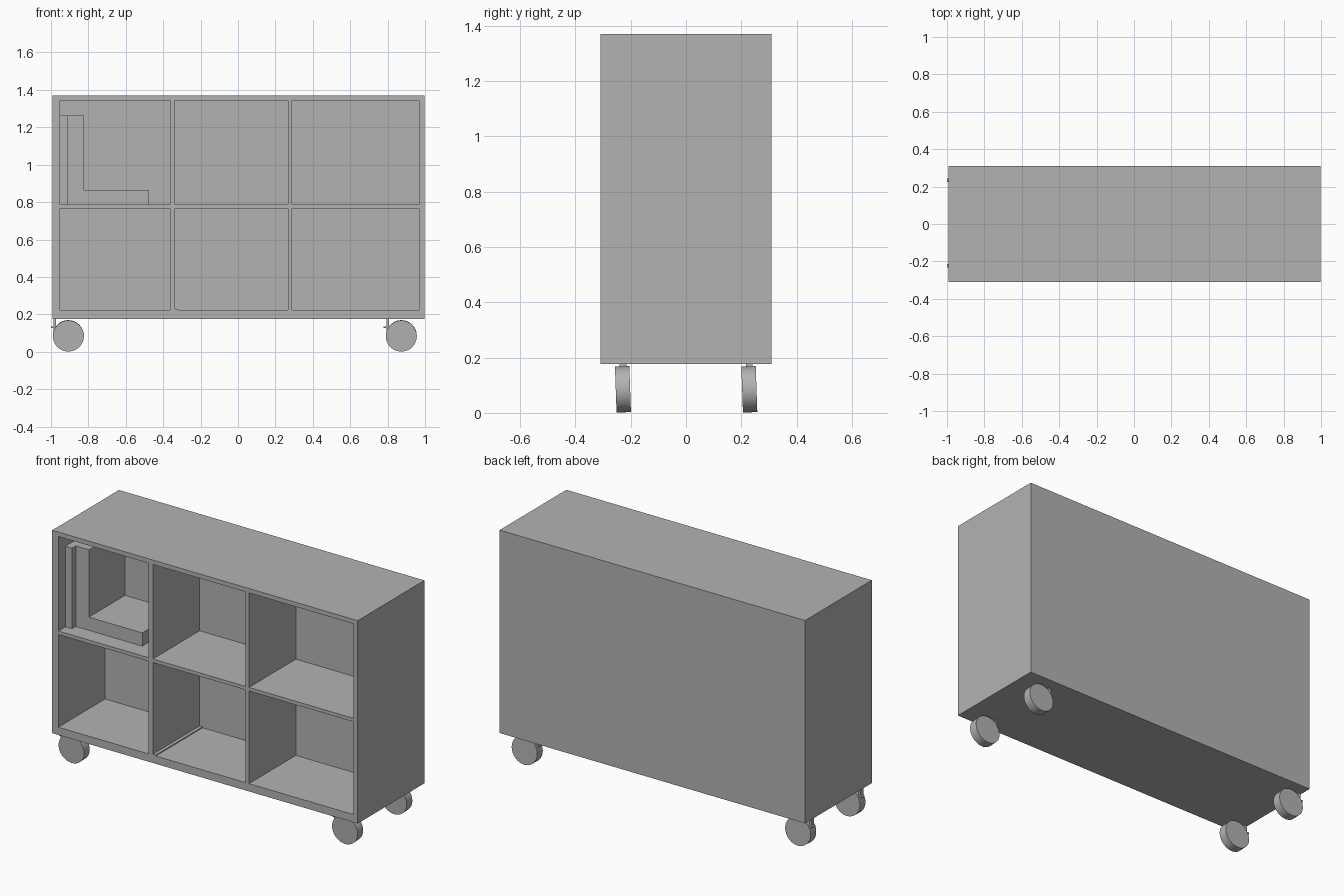
import bpy, bmesh
from math import radians
from mathutils import Matrix, Vector

if "Cube" in bpy.data.objects:
    bpy.data.objects.remove(bpy.data.objects["Cube"], do_unlink=True)

grey = bpy.data.materials.new("plain grey")
grey.use_nodes = True
colour = (0.45, 0.45, 0.45, 1)
grey.diffuse_color = colour
grey.node_tree.nodes["Principled BSDF"].inputs["Base Color"].default_value = colour


def finish(name, bm):
    bmesh.ops.recalc_face_normals(bm, faces=bm.faces)
    mesh = bpy.data.meshes.new(name)
    bm.to_mesh(mesh)
    bm.free()
    mesh.materials.append(grey)
    obj = bpy.data.objects.new(name, mesh)
    bpy.context.scene.collection.objects.link(obj)
    return obj


def prism(name, outline, y0, y1):
    """Extrude an outline in the xz plane from y0 to y1."""
    bm = bmesh.new()
    face = bm.faces.new([bm.verts.new((x, y0, z)) for x, z in outline])
    new = bmesh.ops.extrude_face_region(bm, geom=[face], use_keep_orig=True)["geom"]
    bmesh.ops.translate(bm, vec=(0, y1 - y0, 0),
                        verts=[v for v in new if isinstance(v, bmesh.types.BMVert)])
    return finish(name, bm)


def box(name, x0, x1, y0, y1, z0, z1):
    return prism(name, [(x0, z0), (x1, z0), (x1, z1), (x0, z1)], y0, y1)


FRONT, BACK, INNER = -0.31, 0.31, 0.125

# Cabinet: a front grid whose odd cells are pushed in as cubbies
xs = [-0.992, -0.952, -0.364, -0.337, 0.267, 0.289, 0.968, 0.996]
zs = [0.176, 0.222, 0.767, 0.788, 1.344, 1.37]
bm = bmesh.new()
grid = [[bm.verts.new((x, FRONT, z)) for z in zs] for x in xs]
cubbies = []
for i in range(len(xs) - 1):
    for k in range(len(zs) - 1):
        f = bm.faces.new([grid[i][k], grid[i + 1][k], grid[i + 1][k + 1], grid[i][k + 1]])
        if i % 2 and k % 2:
            cubbies.append(f)
rim = [e for e in bm.edges if e.is_boundary]
pushed = bmesh.ops.extrude_discrete_faces(bm, faces=cubbies)["faces"]
bmesh.ops.translate(bm, vec=(0, INNER - FRONT, 0), verts=[v for f in pushed for v in f.verts])
shell = bmesh.ops.extrude_edge_only(bm, edges=rim)["geom"]
bmesh.ops.translate(bm, vec=(0, BACK - FRONT, 0),
                    verts=[v for v in shell if isinstance(v, bmesh.types.BMVert)])
bmesh.ops.holes_fill(bm, edges=[e for e in bm.edges if e.is_boundary], sides=0)
bmesh.ops.recalc_face_normals(bm, faces=bm.faces)
bmesh.ops.dissolve_limit(bm, angle_limit=radians(1), verts=bm.verts, edges=bm.edges)
finish("cabinet", bm)

# L-shaped insert and upright in the upper cubby, strip in the lower one
prism("l_shaped_insert", [(-0.909, 0.788), (-0.476, 0.788), (-0.476, 0.866),
                          (-0.823, 0.866), (-0.823, 1.262), (-0.909, 1.262)], -0.21, INNER)
box("insert_upright", -0.952, -0.909, -0.245, INNER, 0.788, 1.262)
box("floor_strip", -0.337, -0.318, FRONT, INNER, 0.222, 0.228)

# Casters: slightly tilted wheel, bracket and brake pin
RADIUS = 0.083
for side, x in (("right", -0.907), ("left", 0.873)):
    for end, y in (("front", -0.228), ("back", 0.229)):
        bm = bmesh.new()
        bmesh.ops.create_cone(bm, cap_ends=True, segments=48, radius1=RADIUS,
                              radius2=RADIUS, depth=0.052)
        turn = Matrix.Rotation(radians(92), 4, "X")
        bmesh.ops.transform(bm, verts=bm.verts,
                            matrix=Matrix.Translation((x, y, RADIUS + 0.002)) @ turn)
        wheel = finish(f"{end}_{side}_wheel", bm)
        bpy.ops.object.select_all(action="DESELECT")
        wheel.select_set(True)
        bpy.context.view_layer.objects.active = wheel
        bpy.ops.object.shade_smooth_by_angle(angle=radians(35))
        edge = x - RADIUS
        box(f"{end}_{side}_bracket", edge + 0.004, edge + 0.018, y - 0.012, y + 0.012, 0.105, 0.177)
        box(f"{end}_{side}_pin", edge - 0.011, edge + 0.006, y - 0.004, y + 0.014, 0.128, 0.136)
